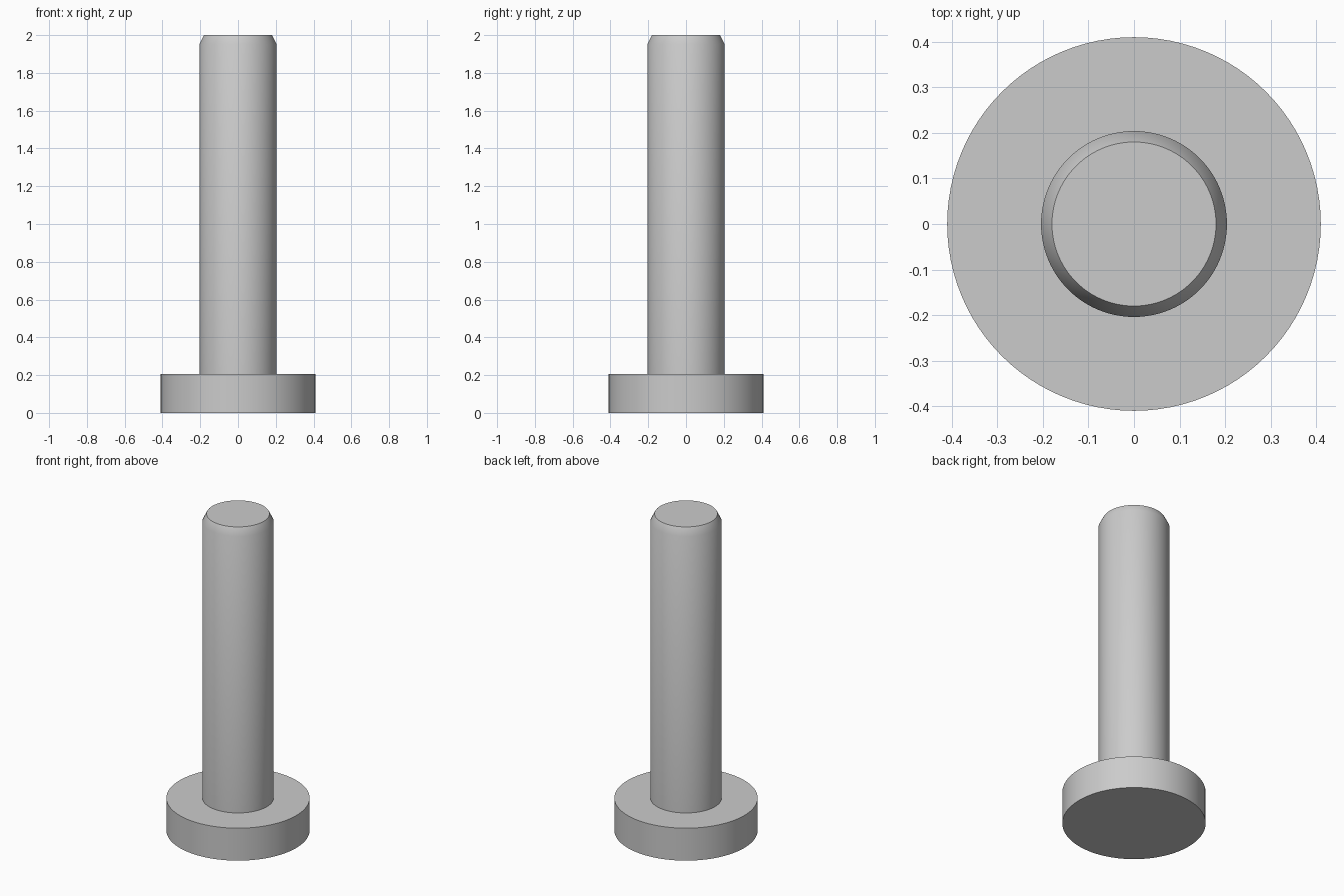
import bpy
import bmesh
import math

SEGMENTS = 96

cube = bpy.data.objects.get("Cube")
if cube:
    bpy.data.objects.remove(cube, do_unlink=True)

# Plain grey metal
steel = bpy.data.materials.new("grey_steel")
steel.use_nodes = True
grey = (0.6, 0.6, 0.6, 1)
steel.diffuse_color = grey
steel.node_tree.nodes["Principled BSDF"].inputs["Base Color"].default_value = grey


def lathe(name, profile):
    """Turn a (radius, height) profile around z, with flat caps on open ends."""
    bm = bmesh.new()
    rings = []
    for radius, z in profile:
        ring = []
        for i in range(SEGMENTS):
            a = math.tau * i / SEGMENTS
            ring.append(bm.verts.new((radius * math.cos(a), radius * math.sin(a), z)))
        rings.append(ring)
    for low, high in zip(rings, rings[1:]):
        for i in range(SEGMENTS):
            j = (i + 1) % SEGMENTS
            bm.faces.new((low[i], low[j], high[j], high[i]))
    bm.faces.new(rings[0][::-1])
    bm.faces.new(rings[-1])
    mesh = bpy.data.meshes.new(name)
    bm.to_mesh(mesh)
    bm.free()
    mesh.materials.append(steel)
    obj = bpy.data.objects.new(name, mesh)
    bpy.context.collection.objects.link(obj)
    bpy.ops.object.select_all(action="DESELECT")
    obj.select_set(True)
    bpy.context.view_layer.objects.active = obj
    bpy.ops.object.shade_smooth_by_angle(angle=math.radians(30))
    return obj


HEAD_TOP = 0.205

# Wide flat head, and the shaft with its chamfered tip
lathe("pin_head", [(0.41, 0), (0.41, HEAD_TOP)])
lathe("pin_shaft", [(0.204, HEAD_TOP - 0.02), (0.204, 1.952), (0.18, 2)])
